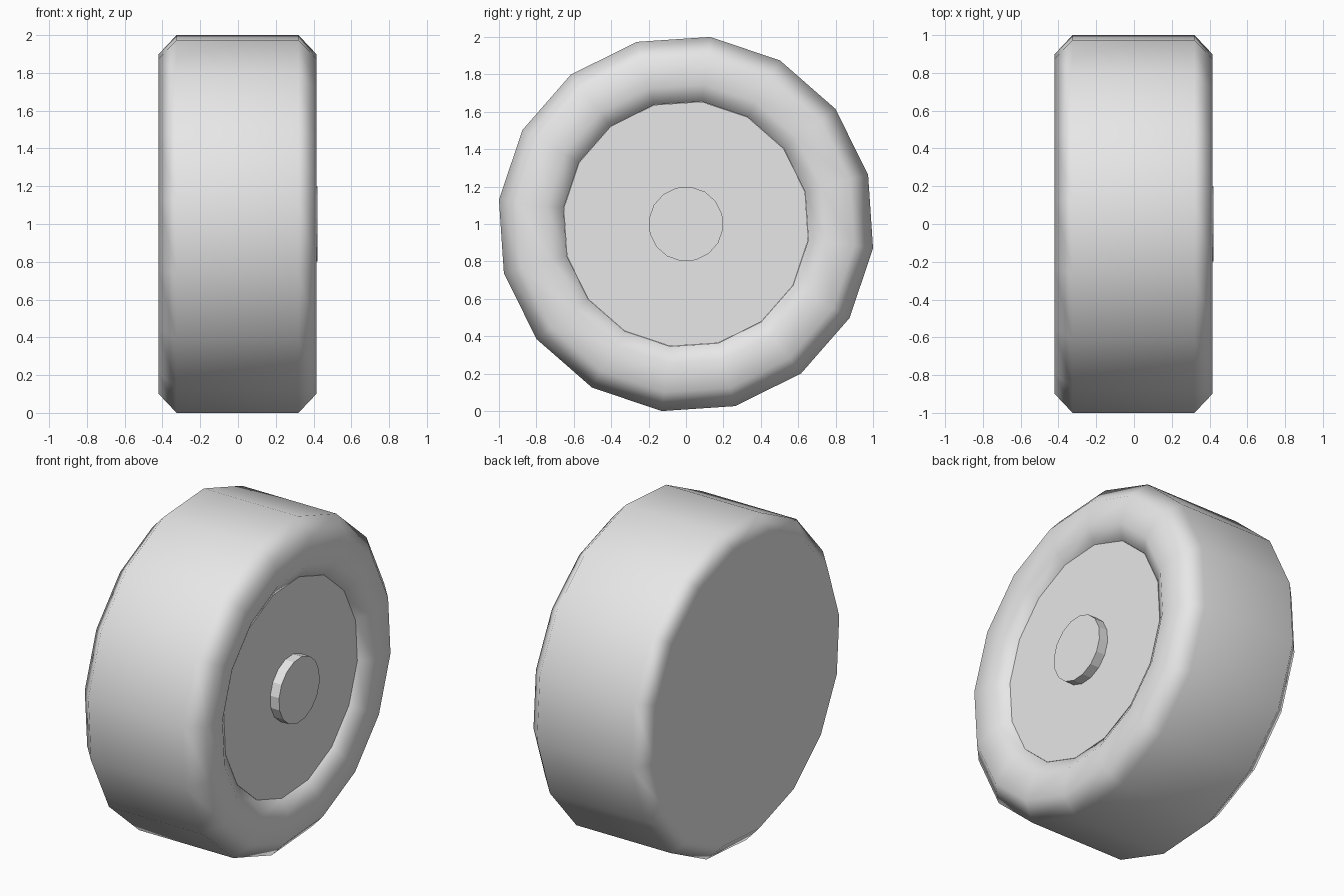
import bpy, bmesh, math

if "Cube" in bpy.data.objects:
    bpy.data.objects.remove(bpy.data.objects["Cube"])

SIDES = 16
PHASE = math.radians(-7.4)

grey = bpy.data.materials.new("light_grey")
grey.use_nodes = True
grey.diffuse_color = (0.8, 0.8, 0.8, 1)
grey.node_tree.nodes["Principled BSDF"].inputs["Base Color"].default_value = (0.8, 0.8, 0.8, 1)


def lathe(name, profile, cap_start=False, cap_end=False, smooth=True):
    """Spin (x, radius) points around the axle, which runs along x at z = 1."""
    bm = bmesh.new()
    rings = []
    for x, r in profile:
        angles = [PHASE + i * math.tau / SIDES for i in range(SIDES)]
        rings.append([bm.verts.new((x, r * math.cos(a), 1 + r * math.sin(a))) for a in angles])
    for a, b in zip(rings, rings[1:]):
        for i in range(SIDES):
            j = (i + 1) % SIDES
            bm.faces.new((a[i], b[i], b[j], a[j]))
    if cap_start:
        bm.faces.new(rings[0])
    if cap_end:
        bm.faces.new(rings[-1])
    bmesh.ops.recalc_face_normals(bm, faces=bm.faces)
    for f in bm.faces:
        f.smooth = smooth
    mesh = bpy.data.meshes.new(name)
    bm.to_mesh(mesh)
    bm.free()
    mesh.materials.append(grey)
    obj = bpy.data.objects.new(name, mesh)
    bpy.context.collection.objects.link(obj)
    return obj


# Tyre: flat back, bevelled tread and a lip that dips in to the rim
tyre = lathe("tyre", [(-0.42, 0.907), (-0.325, 1.0085), (0.32, 1.0085),
                      (0.415, 0.907), (0.415, 0.75), (0.36, 0.66),
                      (0.3, 0.66)], cap_start=True, cap_end=True)
weighted = tyre.modifiers.new("weighted_normals", "WEIGHTED_NORMAL")
weighted.weight = 50

# Recessed rim disc and the small cap in its middle
lathe("rim_disc", [(0.3, 0.659), (0.36, 0.659)], cap_start=True, cap_end=True, smooth=False)
lathe("hub_cap", [(0.34, 0.2), (0.42, 0.2)], cap_start=True, cap_end=True, smooth=False)
